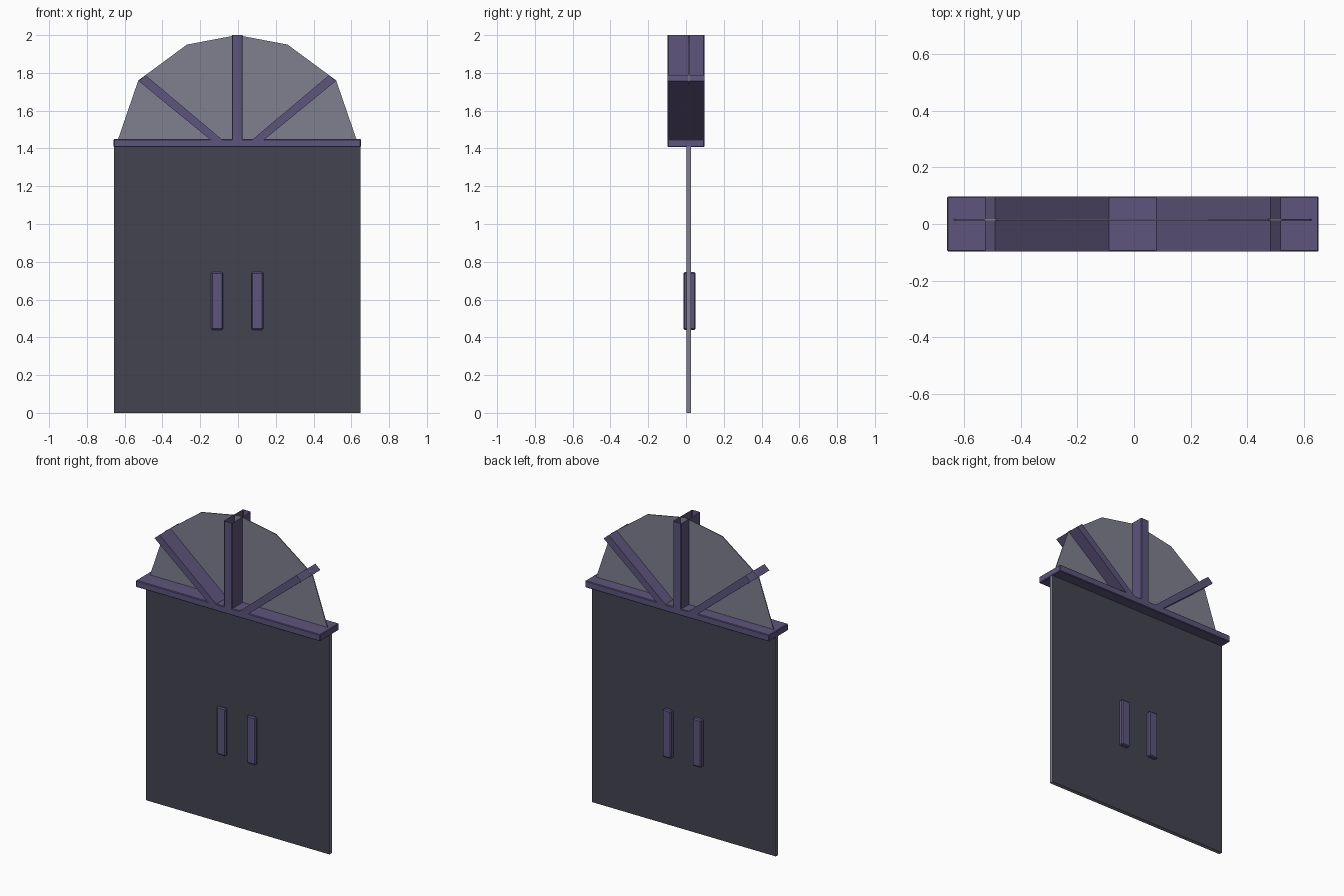
import bpy, bmesh, math
from mathutils import Matrix, Vector

if "Cube" in bpy.data.objects:
    bpy.data.objects.remove(bpy.data.objects["Cube"])

CX = -0.004   # symmetry line of the door
YG = 0.015    # plane of door leaf and glass


def material(name, rgb):
    m = bpy.data.materials.new(name)
    m.diffuse_color = (*rgb, 1)
    m.use_nodes = True
    m.node_tree.nodes["Principled BSDF"].inputs["Base Color"].default_value = m.diffuse_color
    return m


PURPLE = material("purple_trim", (0.11, 0.09, 0.20))
SLATE = material("dark_slate", (0.056, 0.056, 0.083))
GREY = material("grey_glass", (0.21, 0.215, 0.27))


def finish(name, bm, mats):
    bmesh.ops.recalc_face_normals(bm, faces=bm.faces)
    me = bpy.data.meshes.new(name)
    bm.to_mesh(me)
    bm.free()
    for m in mats:
        me.materials.append(m)
    ob = bpy.data.objects.new(name, me)
    bpy.context.collection.objects.link(ob)
    return ob


def box(name, x, y, z, mats, bevel=0.0, open_dir=None, side_mat=False):
    bm = bmesh.new()
    bmesh.ops.create_cube(bm, size=1)
    for v in bm.verts:
        v.co = Vector([(r[0] + r[1]) / 2 + c * (r[1] - r[0])
                       for c, r in zip(v.co, (x, y, z))])
    bm.normal_update()
    if open_dir:
        bmesh.ops.delete(bm, geom=[f for f in bm.faces if f.normal.dot(open_dir) > 0.9],
                         context='FACES')
    if side_mat:
        for f in bm.faces:
            f.material_index = 0 if abs(f.normal.y) > 0.5 else 1
    if bevel:
        edges = [e for e in bm.edges if len(e.link_faces) == 2]
        bmesh.ops.bevel(bm, geom=edges, offset=bevel, segments=1, affect='EDGES')
    return finish(name, bm, mats)


def prism(name, pts, y0, y1, mats):
    # outline in x/z pushed along y
    bm = bmesh.new()
    f = bm.faces.new([bm.verts.new((x, y0, z)) for x, z in pts])
    r = bmesh.ops.extrude_face_region(bm, geom=[f])
    for v in r["geom"]:
        if isinstance(v, bmesh.types.BMVert):
            v.co.y = y1
    return finish(name, bm, mats)


# door leaf with grey edges
box("door_leaf", (CX - 0.653, CX + 0.653), (0.002, 0.026), (0, 1.41),
    [SLATE, GREY], side_mat=True)

# arched fan glass
half = [(0.634, 1.44), (0.524, 1.76), (0.266, 1.95)]
arch = [(CX + x, z) for x, z in half] + [(CX, 2.0)] + [(CX - x, z) for x, z in reversed(half)]
prism("fan_glass", arch, YG - 0.003, YG + 0.003, [GREY])

# cross rail under the fan
box("cross_rail", (CX - 0.655, CX + 0.655), (-0.097, 0.097), (1.407, 1.45), [PURPLE], bevel=0.004)

# upright fan bar, hollow at the top
box("fan_bar_upright", (CX - 0.029, CX + 0.029), (-0.097, 0.097), (1.44, 2.0), [PURPLE],
    bevel=0.004, open_dir=Vector((0, 0, 1)))

# slanted fan bars and pull handles, mirrored
for side, s in (("left", -1), ("right", 1)):
    bar = [(0.072, 1.44), (0.486, 1.788), (0.522, 1.757), (0.135, 1.44)]
    prism("fan_bar_" + side, [(CX + s * x, z) for x, z in bar], -0.097, 0.097, [PURPLE])
    hx = CX + s * 0.107
    box("handle_" + side, (hx - 0.031, hx + 0.031), (-0.014, 0.05), (0.44, 0.745),
        [PURPLE], bevel=0.006)
